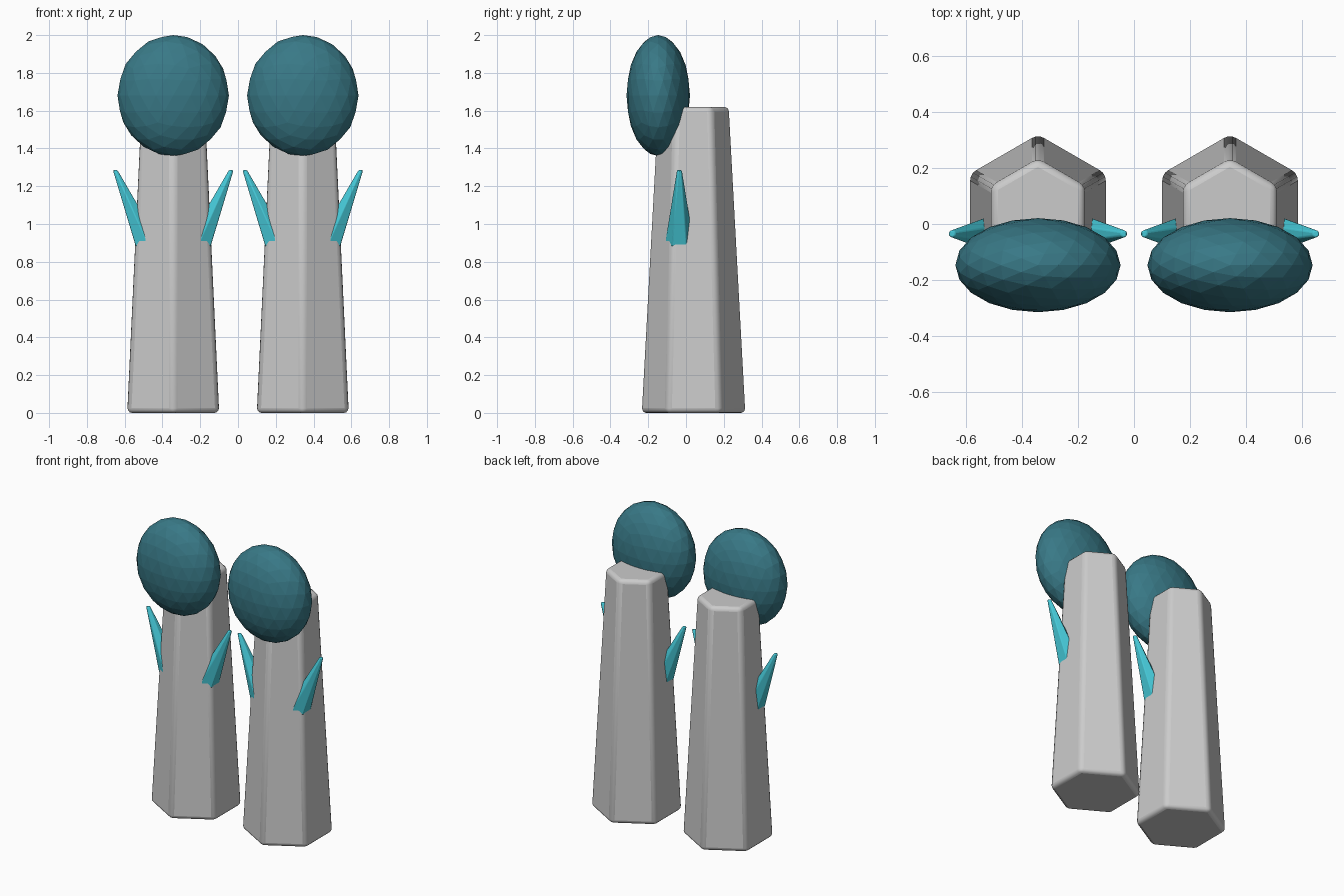
import bpy, bmesh, math
from mathutils import Vector

if "Cube" in bpy.data.objects:
    bpy.data.objects.remove(bpy.data.objects["Cube"])


def material(name, color):
    m = bpy.data.materials.new(name)
    m.diffuse_color = color
    m.use_nodes = True
    m.node_tree.nodes["Principled BSDF"].inputs["Base Color"].default_value = m.diffuse_color
    return m


dark_teal = material("dark_teal", (0.04, 0.19, 0.24, 1))
cyan = material("cyan", (0.06, 0.58, 0.68, 1))


def hex_loft(name, rings):
    """Six-sided solid through (centre, radius) rings, points towards +-y."""
    bm = bmesh.new()
    loops = []
    for c, r in rings:
        loops.append([bm.verts.new(Vector(c) + Vector((r * math.sin(i * math.pi / 3),
                      r * math.cos(i * math.pi / 3), 0))) for i in range(6)])
    for a, b in zip(loops, loops[1:]):
        for i in range(6):
            j = (i + 1) % 6
            bm.faces.new((a[i], a[j], b[j], b[i]))
    bm.faces.new(loops[0])
    bm.faces.new(loops[-1])
    bmesh.ops.recalc_face_normals(bm, faces=bm.faces)
    mesh = bpy.data.meshes.new(name)
    bm.to_mesh(mesh)
    bm.free()
    ob = bpy.data.objects.new(name, mesh)
    bpy.context.collection.objects.link(ob)
    return ob


def soften(ob, width, segments):
    bev = ob.modifiers.new("bevel", 'BEVEL')
    bev.width = width
    bev.segments = segments
    bpy.ops.object.select_all(action='DESELECT')
    bpy.context.view_layer.objects.active = ob
    ob.select_set(True)
    bpy.ops.object.shade_smooth_by_angle(angle=math.radians(35))


for side, label in ((-1, "left"), (1, "right")):
    x = side * 0.343

    # tapered hexagonal column with rounded edges
    column = hex_loft(label + "_column", [((x, 0.04, 0), 0.281), ((x, 0.04, 1.62), 0.193)])
    soften(column, 0.025, 3)

    # faceted flattened ball on the front of the column top
    bpy.ops.mesh.primitive_ico_sphere_add(subdivisions=3, radius=1, location=(x, -0.147, 1.68))
    ball = bpy.context.object
    ball.name = label + "_ball"
    ball.scale = (0.295, 0.168, 0.32)
    ball.data.materials.append(dark_teal)

    # two outward-leaning spikes per column
    for s, where in ((-1, "left"), (1, "right")):
        spike = hex_loft(f"{label}_column_{where}_spike",
                         [((x + s * 0.13, -0.035, 0.883), 0.079),
                          ((x + s * 0.307, -0.035, 1.285), 0.014)])
        spike.data.materials.append(cyan)
        soften(spike, 0.005, 2)
